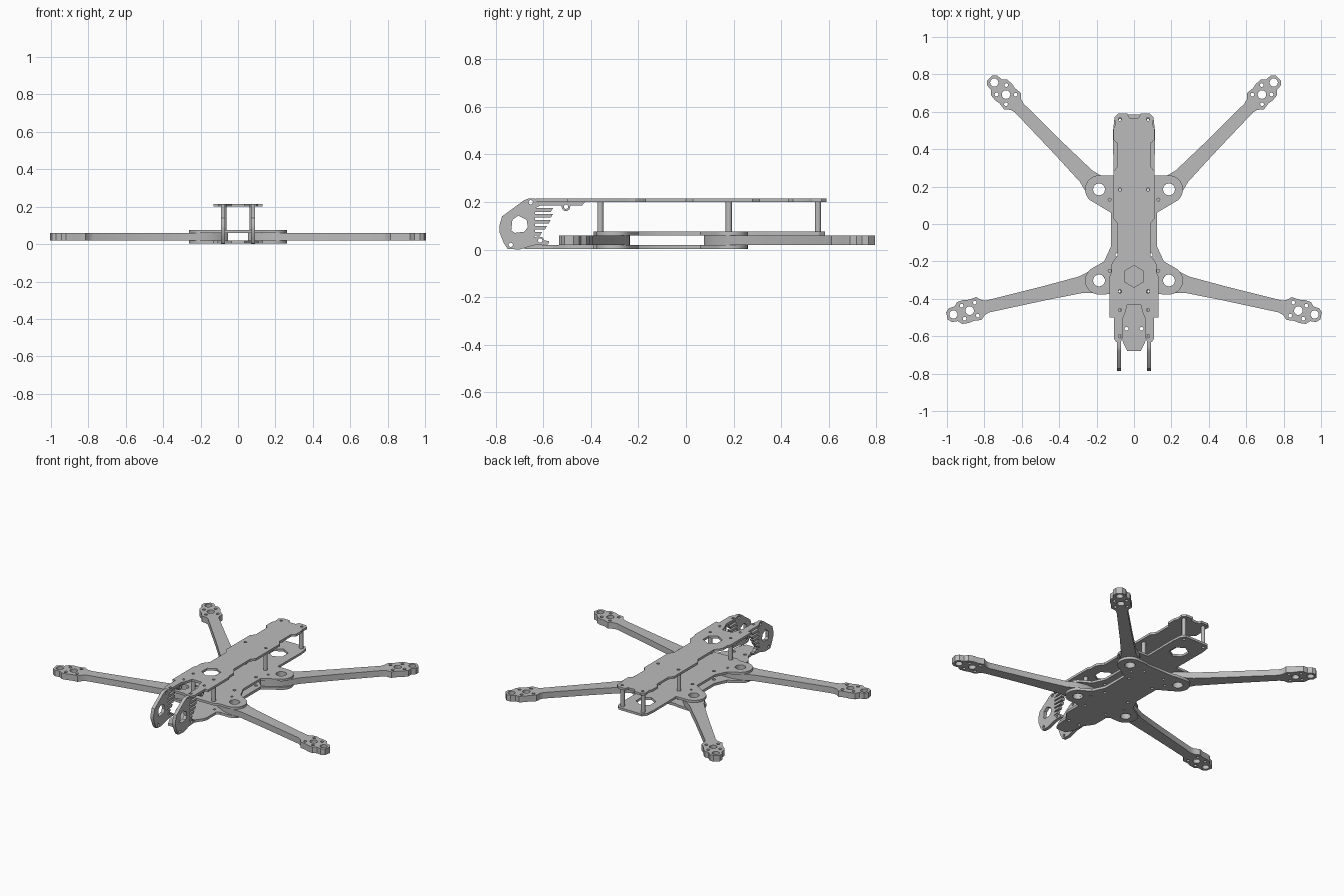
import bpy, bmesh
from math import sin, cos, pi, radians, atan2
from mathutils import Matrix, Vector

cube = bpy.data.objects.get("Cube")
if cube:
    bpy.data.objects.remove(cube, do_unlink=True)

grey = bpy.data.materials.new("frame grey")
grey.use_nodes = True
colour = (0.5, 0.5, 0.5, 1)
grey.diffuse_color = colour
grey.node_tree.nodes["Principled BSDF"].inputs["Base Color"].default_value = colour


def arc(x, y, r, start, end, n=12):
    angles = [radians(start + (end - start) * i / n) for i in range(n + 1)]
    return [(x + r * cos(a), y + r * sin(a)) for a in angles]


def hole(x, y, r=0.01, n=16, turn=0):
    return arc(x, y, r, turn, turn + 360 - 360 / n, n - 1)


def pair(x, y, r=0.01):
    return [hole(x, y, r), hole(-x, y, r)]


def mirrored(half):
    return half + [(-x, y) for x, y in reversed(half) if x > 0]


def plate(name, loops, low, high, matrix=Matrix()):
    """Flat sheet cut from an outline and its holes, thick from low to high."""
    curve = bpy.data.curves.new(name, "CURVE")
    curve.dimensions = "2D"
    curve.fill_mode = "BOTH"
    curve.extrude = (high - low) / 2
    for pts in loops:
        s = curve.splines.new("POLY")
        s.points.add(len(pts) - 1)
        for p, (x, y) in zip(s.points, pts):
            p.co = (x, y, 0, 1)
        s.use_cyclic_u = True
    temp = bpy.data.objects.new(name + " outline", curve)
    bpy.context.collection.objects.link(temp)
    graph = bpy.context.evaluated_depsgraph_get()
    mesh = bpy.data.meshes.new_from_object(temp.evaluated_get(graph))
    bpy.data.objects.remove(temp, do_unlink=True)
    bpy.data.curves.remove(curve)
    bm = bmesh.new()
    bm.from_mesh(mesh)
    bmesh.ops.remove_doubles(bm, verts=bm.verts, dist=0.0001)
    bmesh.ops.transform(bm, verts=bm.verts,
                        matrix=matrix @ Matrix.Translation((0, 0, (low + high) / 2)))
    bmesh.ops.recalc_face_normals(bm, faces=bm.faces)
    bm.to_mesh(mesh)
    bm.free()
    mesh.name = name
    mesh.materials.clear()
    mesh.materials.append(grey)
    ob = bpy.data.objects.new(name, mesh)
    bpy.context.collection.objects.link(ob)
    bpy.ops.object.select_all(action="DESELECT")
    ob.select_set(True)
    bpy.context.view_layer.objects.active = ob
    bpy.ops.object.shade_smooth_by_angle(angle=radians(30))
    return ob


front_root, rear_root = Vector((0.187, -0.302)), Vector((0.187, 0.185))
front_motor, rear_motor = Vector((0.877, -0.463)), Vector((0.684, 0.692))

# Shared lug outline and screw holes of the two arm clamping plates
lugs = (arc(*front_root, 0.075, -95, 55) + [(0.16, -0.2), (0.123, -0.12), (0.123, 0.06)]
        + arc(*rear_root, 0.075, -50, 95))
clamp_holes = pair(*front_root, 0.032) + pair(*rear_root, 0.032)
for y in (-0.165, 0.06):
    clamp_holes += pair(0.09, y)
for x, y in ((0.08, -0.36), (0.075, 0.185), (0.13, -0.25), (0.13, 0.13)):
    clamp_holes += pair(x, y, 0.008)

# Bottom plate
bottom = [(0.035, -0.68), (0.06, -0.63), (0.065, -0.56), (0.1, -0.51), (0.11, -0.49),
          (0.11, -0.39), (0.13, -0.375)] + lugs + [(0.11, 0.255), (0.1, 0.25)]
plate("bottom_plate", [mirrored(bottom)] + clamp_holes + pair(0.04, -0.56), 0.003, 0.02)

# Middle plate with the long tail
middle = ([(0.1, -0.39), (0.13, -0.375)] + lugs
          + [(0.11, 0.26), (0.112, 0.5), (0.105, 0.56), (0.085, 0.585)])
plate("middle_plate", [mirrored(middle), hole(0, 0.42, 0.06, 6, 30)] + clamp_holes
      + pair(0.075, 0.555), 0.06, 0.075)

# Top plate with forked front, scalloped sides and hexagon opening
top = [(0.035, -0.43), (0.045, -0.47), (0.062, -0.51), (0.062, -0.61), (0.07, -0.63),
       (0.097, -0.63), (0.108, -0.61), (0.108, -0.5), (0.13, -0.5), (0.13, -0.28),
       (0.12, -0.26), (0.12, -0.215), (0.105, -0.19), (0.087, -0.17), (0.087, 0.0),
       (0.11, 0.03), (0.11, 0.28), (0.087, 0.31), (0.087, 0.43), (0.11, 0.45),
       (0.11, 0.51), (0.1, 0.53), (0.105, 0.57), (0.085, 0.59), (0.035, 0.59), (0.025, 0.568)]
top_holes = [hole(0, -0.28, 0.058, 6, 30)]
for y in (-0.6, -0.46, -0.36, 0.185, 0.56):
    top_holes += pair(0.075, y, 0.009)
plate("top_plate", [mirrored(top)] + top_holes, 0.2, 0.215)

# Arms: one tapered shape in its own axis, used four times
arm_half = [(-0.13, 0.025), (-0.1, 0.045), (-0.03, 0.06), (0.04, 0.06), (0.1, 0.045),
            (0.3, 0.038), (0.61, 0.033), (0.635, 0.04), (0.66, 0.063), (0.7, 0.058),
            (0.73, 0.063), (0.765, 0.06), (0.785, 0.04), (0.815, 0.038), (0.835, 0.02)]
arm_loops = [arm_half + [(u, -v) for u, v in reversed(arm_half)],
             hole(0, 0, 0.032), hole(0.71, 0, 0.023), hole(0.8, 0, 0.022)]
for du in (-0.036, 0.036):
    for dv in (-0.036, 0.036):
        arm_loops.append(hole(0.71 + du, dv, 0.01))
for label, root, motor in (("front", front_root, front_motor), ("rear", rear_root, rear_motor)):
    for side, s in (("left", 1), ("right", -1)):
        angle = atan2(motor.y - root.y, s * (motor.x - root.x))
        place = Matrix.Translation((s * root.x, root.y, 0)) @ Matrix.Rotation(angle, 4, "Z")
        plate(f"{label}_{side}_arm", arm_loops, 0.02, 0.06, place)

# Hollow standoffs between the middle and top plates
for label, y in (("front", -0.36), ("centre", 0.18), ("tail", 0.555)):
    for side, s in (("left", 1), ("right", -1)):
        plate(f"{label}_{side}_standoff", [hole(0, 0, 0.013), hole(0, 0, 0.007)],
              0.075, 0.2, Matrix.Translation((s * 0.075, y, 0)))

# Camera side plates: outline in (y, z), with comb teeth along the back edge
cheek = [(-0.7, 0.0), (-0.75, 0.003), (-0.765, 0.025), (-0.785, 0.075), (-0.785, 0.1),
         (-0.773, 0.14), (-0.68, 0.208), (-0.66, 0.215), (-0.62, 0.213), (-0.615, 0.2),
         (-0.425, 0.2), (-0.437, 0.185), (-0.485, 0.185)]
cheek += arc(-0.505, 0.18, 0.018, 0, -180, 8) + [(-0.525, 0.186), (-0.61, 0.186)]
for i, tip in enumerate((-0.56, -0.56, -0.57, -0.585, -0.605)):
    z = 0.174 - 0.025 * i
    cheek += [(-0.635, z), (tip, z), (tip - 0.008, z - 0.015), (-0.635, z - 0.015)]
cheek += [(-0.64, 0.05), (-0.625, 0.055), (-0.605, 0.053), (-0.595, 0.038), (-0.575, 0.036),
          (-0.58, 0.022), (-0.64, 0.018)]
opening = [(-0.735, 0.08), (-0.73, 0.125), (-0.705, 0.143), (-0.67, 0.125),
           (-0.665, 0.095), (-0.68, 0.075), (-0.72, 0.07)]
cheek_loops = [cheek, opening, hole(-0.737, 0.02, 0.009), hole(-0.653, 0.199, 0.009),
               hole(-0.613, 0.038, 0.009), hole(-0.505, 0.18, 0.009)]
upright = Matrix(((0, 0, 1, 0), (1, 0, 0, 0), (0, 1, 0, 0), (0, 0, 0, 1)))
for side, s in (("left", 1), ("right", -1)):
    plate(f"{side}_camera_plate", cheek_loops, s * 0.08 - 0.011, s * 0.08 + 0.011, upright)
